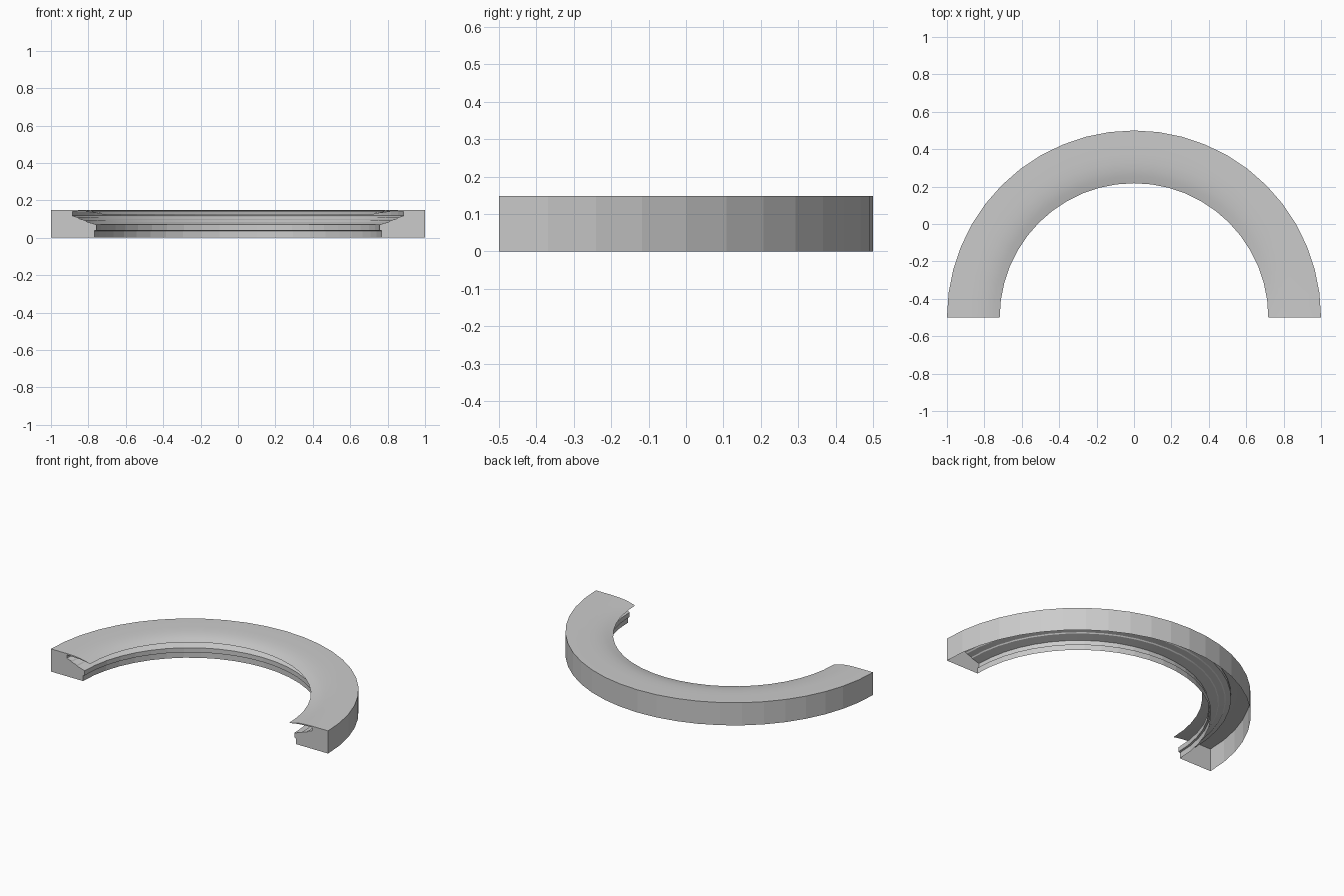
import bpy
import bmesh
from math import cos, sin, pi, radians

if "Cube" in bpy.data.objects:
    bpy.data.objects.remove(bpy.data.objects["Cube"])

SEGMENTS = 24
CENTRE_Y = -0.5

# One grey finish
grey = bpy.data.materials.new("light_grey")
grey.use_nodes = True
colour = (0.6, 0.6, 0.6, 1)
grey.diffuse_color = colour
grey.node_tree.nodes["Principled BSDF"].inputs["Base Color"].default_value = colour

# Cross-section (radius, height): outer wall, top, thin drooping lip,
# undercut groove, sloping ledge and lower inner wall; open underneath
profile = [
    (1.0, 0), (1.0, 0.148),
    (0.88, 0.148), (0.83, 0.146), (0.79, 0.142), (0.755, 0.135), (0.718, 0.124),
    (0.755, 0.131), (0.80, 0.137), (0.886, 0.140),
    (0.886, 0.118), (0.855, 0.108), (0.85, 0.102), (0.815, 0.092),
    (0.81, 0.086), (0.757, 0.070),
    (0.757, 0.040), (0.768, 0.037), (0.768, 0),
]

# Sweep the section through half a turn
bm = bmesh.new()
rings = []
for i in range(SEGMENTS + 1):
    a = pi * i / SEGMENTS
    rings.append([bm.verts.new((r * cos(a), CENTRE_Y + r * sin(a), z))
                  for r, z in profile])
for a, b in zip(rings, rings[1:]):
    for j in range(len(profile) - 1):
        bm.faces.new((a[j], b[j], b[j + 1], a[j + 1]))

# Flat end caps
bm.faces.new(rings[0])
bm.faces.new(list(reversed(rings[-1])))

mesh = bpy.data.meshes.new("half_ring_trim")
bm.normal_update()
bm.to_mesh(mesh)
bm.free()
mesh.materials.append(grey)

trim = bpy.data.objects.new("half_ring_trim", mesh)
bpy.context.collection.objects.link(trim)

# Facets stay crisp while the top blends softly into the lip
bpy.ops.object.select_all(action='DESELECT')
trim.select_set(True)
bpy.context.view_layer.objects.active = trim
bpy.ops.object.shade_smooth_by_angle(angle=radians(7))
